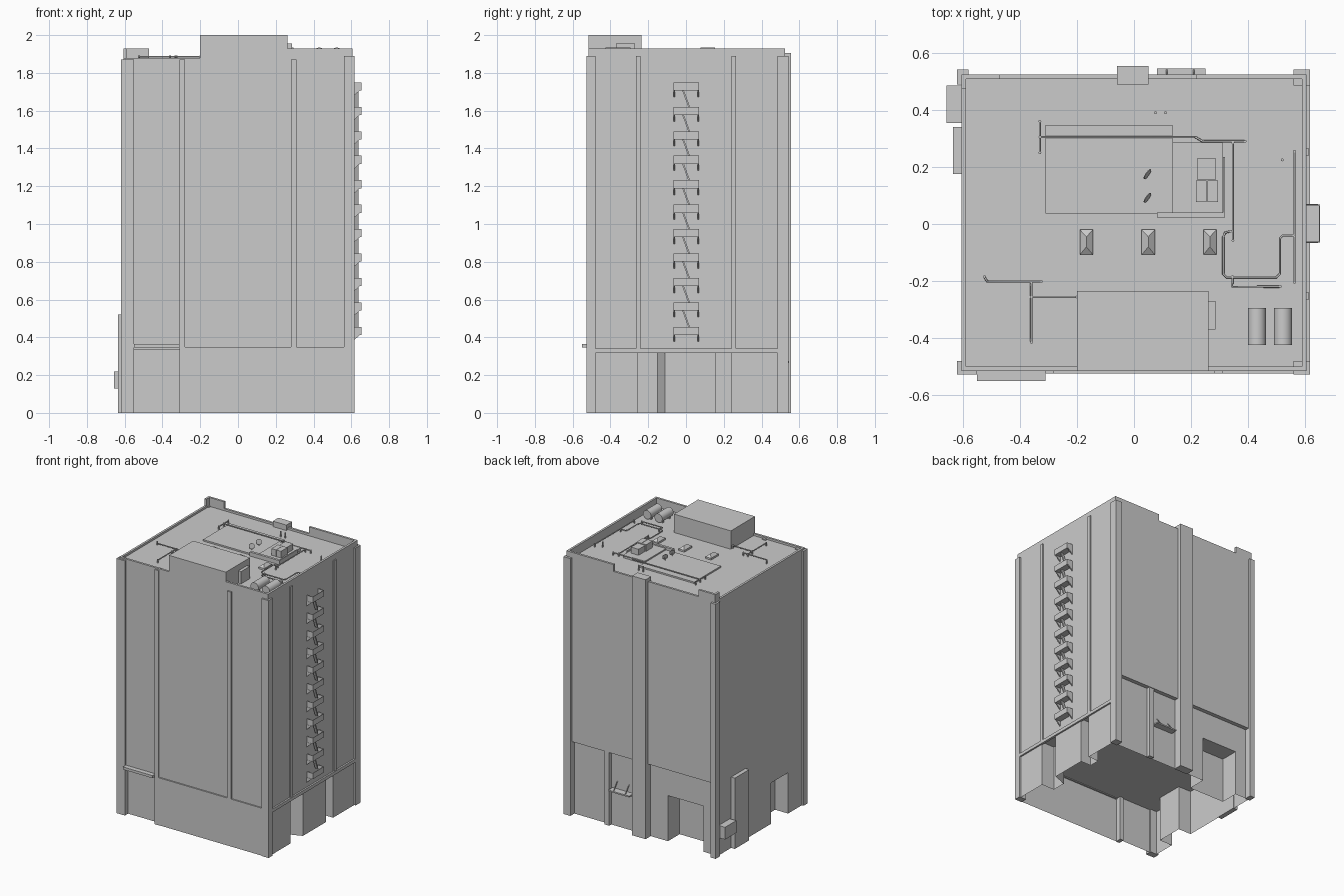
import bpy, bmesh
from math import radians
from mathutils import Vector


def mesh_object(name, verts, faces):
    me = bpy.data.meshes.new(name)
    me.from_pydata(verts, [], faces)
    bm = bmesh.new()
    bm.from_mesh(me)
    bmesh.ops.recalc_face_normals(bm, faces=bm.faces)
    bm.to_mesh(me)
    bm.free()
    ob = bpy.data.objects.new(name, me)
    bpy.context.collection.objects.link(ob)
    return ob


def box(name, x0, x1, y0, y1, z0, z1):
    v = [(x, y, z) for z in (z0, z1) for x, y in ((x0, y0), (x1, y0), (x1, y1), (x0, y1))]
    f = [(0, 1, 2, 3), (4, 5, 6, 7)] + [(i, (i + 1) % 4, (i + 1) % 4 + 4, i + 4) for i in range(4)]
    return mesh_object(name, v, f)


def wall_loop(name, pts, z0, z1):
    n = len(pts)
    v = [(x, y, z) for z in (z0, z1) for x, y in pts]
    return mesh_object(name, v, [(i, (i + 1) % n, (i + 1) % n + n, i + n) for i in range(n)])


def pipe(name, pts, r=0.004, z=1.885):
    cu = bpy.data.curves.new(name, 'CURVE')
    cu.dimensions = '3D'
    cu.bevel_depth = r
    cu.bevel_resolution = 1
    cu.use_fill_caps = True
    sp = cu.splines.new('POLY')
    sp.points.add(len(pts) - 1)
    for p, q in zip(sp.points, pts):
        p.co = (q[0], q[1], q[2] if len(q) > 2 else z, 1)
    ob = bpy.data.objects.new(name, cu)
    bpy.context.collection.objects.link(ob)
    bpy.ops.object.select_all(action='DESELECT')
    ob.select_set(True)
    bpy.context.view_layer.objects.active = ob
    bpy.ops.object.convert(target='MESH')


def cylinder(name, loc, r, depth, rot=(0, 0, 0), sides=16):
    bpy.ops.mesh.primitive_cylinder_add(vertices=sides, radius=r, depth=depth, location=loc, rotation=rot)
    bpy.context.object.name = name
    bpy.ops.object.shade_smooth_by_angle(angle=radians(40))


ROOF, LOW, HIGH = 1.865, 1.88, 1.93

# Main tower with a rear overhang above the ground storey
box("tower", -0.605, 0.605, -0.515, 0.495, 0.335, ROOF)
box("rear_upper_wall", -0.605, 0.605, 0.495, 0.525, 0.54, ROOF)

# Open-bottomed ground storey with recessed entrances
wall_loop("ground_walls", [
    (-0.605, -0.49), (-0.30, -0.49), (-0.30, -0.522), (0.605, -0.522),
    (0.605, -0.255), (0.50, -0.255), (0.50, -0.15), (0.605, -0.11),
    (0.605, 0.16), (0.52, 0.16), (0.52, 0.24), (0.605, 0.24),
    (0.605, 0.495), (-0.20, 0.495), (-0.20, 0.36), (-0.49, 0.36),
    (-0.49, 0.495), (-0.605, 0.495), (-0.605, -0.12), (-0.50, -0.12),
    (-0.50, -0.32), (-0.605, -0.32)], 0, 0.335)
box("side_lintel", -0.605, -0.50, -0.32, -0.12, 0.30, 0.336)
box("right_ledge", 0.60, 0.617, -0.48, 0.485, 0.318, 0.342)
box("front_ledge", -0.28, 0.56, -0.525, -0.51, 0.33, 0.35)

# Corner posts
box("post_front_left", -0.62, -0.55, -0.527, -0.48, 0, 1.87)
box("post_front_right", 0.56, 0.617, -0.527, -0.48, 0, 1.89)
box("post_back_right", 0.56, 0.617, 0.485, 0.542, 0, 1.89)
box("post_back_left", -0.62, -0.58, 0.49, 0.542, 0, 1.87)

# Pilasters
box("front_pilaster_left", -0.31, -0.28, -0.525, -0.48, 0, 1.87)
box("front_pilaster_right", 0.28, 0.31, -0.525, -0.51, 0.35, 1.87)
for y in (-0.265, 0.24):
    box("side_pilaster", 0.60, 0.614, y, y + 0.025, 0.34, 1.89)
box("rear_pilaster", 0.26, 0.30, 0.49, 0.52, 0, 0.54)
box("chimney", -0.06, 0.05, 0.49, 0.555, 0, 1.905)

# Parapets, stepped around the roof
t = 0.016
box("parapet_right", 0.605 - t, 0.605, -0.515, 0.525, ROOF, HIGH)
box("parapet_front_right", 0.26, 0.605 - t, -0.515, -0.515 + t, ROOF, HIGH)
box("parapet_front_left", -0.605, -0.20, -0.515, -0.515 + t, ROOF, LOW)
box("parapet_left", -0.605, -0.605 + t, -0.515 + t, 0.475, ROOF, LOW)
box("parapet_left_raised", -0.605, -0.605 + t, 0.475, 0.525, ROOF, HIGH)
box("parapet_back_raised", -0.605 + t, -0.47, 0.525 - t, 0.525, ROOF, HIGH)
box("parapet_back_low", -0.47, 0.22, 0.525 - t, 0.525, ROOF, LOW)
box("parapet_back_right", 0.22, 0.605 - t, 0.525 - t, 0.525, ROOF, HIGH)

# Awnings and service boxes
box("front_awning", -0.55, -0.31, -0.55, -0.485, 0.347, 0.366)
box("rear_shelf", 0.08, 0.25, 0.49, 0.545, 0.265, 0.275)
for x in (0.115, 0.21):
    pipe("shelf_stay", [(x, 0.54, 0.275), (x, 0.495, 0.33)], 0.003)
box("side_duct", -0.635, -0.60, 0.175, 0.34, 0, 0.52)
box("meter_box", -0.657, -0.60, 0.355, 0.485, 0.13, 0.22)

# Fire escape: open balconies, brackets and linking ladders
for i in range(11):
    z = 1.75 - i * 0.1295
    b = z - 0.043
    box("balcony_floor", 0.605, 0.653, -0.065, 0.068, b, b + 0.004)
    box("balcony_front", 0.649, 0.653, -0.065, 0.068, b, z)
    for y in (-0.065, 0.064):
        box("balcony_side", 0.605, 0.649, y, y + 0.004, b, z)
        ya, yb = y - 0.002, y + 0.006
        mesh_object("bracket",
                    [(0.605, ya, b), (0.645, ya, b), (0.605, ya, b - 0.035),
                     (0.605, yb, b), (0.645, yb, b), (0.605, yb, b - 0.035)],
                    [(0, 1, 2), (3, 5, 4), (0, 3, 4, 1), (1, 4, 5, 2), (2, 5, 3, 0)])
    if i < 10:
        c = b - 0.0865
        y0, y1 = -0.02, 0.012
        v = [(x, y + d, h) for x in (0.618, 0.638) for y, h in ((y0, b), (y1, c)) for d in (0, 0.009)]
        mesh_object("ladder", v, [(0, 1, 3, 2), (4, 6, 7, 5), (0, 4, 5, 1),
                                  (2, 3, 7, 6), (0, 2, 6, 4), (1, 5, 7, 3)])

# Roof house, slab and machinery
box("roof_house", -0.20, 0.262, -0.515, -0.235, ROOF, 2.0)
box("roof_house_locker", 0.262, 0.285, -0.37, -0.27, ROOF, 1.955)
box("roof_slab", -0.31, 0.135, 0.037, 0.347, ROOF, 1.876)
box("machine_plinth", 0.135, 0.31, 0.04, 0.285, ROOF, 1.886)
box("cooling_unit_large", 0.223, 0.285, 0.155, 0.232, 1.886, 1.93)
for x in (0.217, 0.257):
    box("cooling_unit_small", x, x + 0.038, 0.078, 0.153, 1.886, 1.935)
box("duct_front", 0.08, 0.32, 0.022, 0.04, ROOF, 1.895)
box("duct_side", 0.312, 0.32, 0.04, 0.235, ROOF, 1.895)

# Hipped skylights
for x in (-0.167, 0.05, 0.266):
    box("skylight_curb", x - 0.023, x + 0.023, -0.108, -0.02, ROOF, 1.878)
    v = [(x - 0.023, -0.108, 1.878), (x + 0.023, -0.108, 1.878), (x + 0.023, -0.02, 1.878),
         (x - 0.023, -0.02, 1.878), (x, -0.08, 1.897), (x, -0.045, 1.897)]
    mesh_object("skylight_roof", v, [(0, 1, 4), (1, 2, 5, 4), (2, 3, 5), (3, 0, 4, 5)])

# Tanks on cradles
for x in (0.431, 0.523):
    cylinder("tank", (x, -0.36, 1.902), 0.032, 0.13, (radians(90), 0, 0), 24)
    for y in (-0.4, -0.32):
        box("tank_cradle", x - 0.022, x + 0.022, y - 0.006, y + 0.006, ROOF, 1.88)

# Dishes and vents
for y in (0.175, 0.092):
    cylinder("dish", (0.047, y, 1.902), 0.02, 0.003, (radians(75), 0, radians(55)))
    cylinder("dish_stand", (0.047, y, 1.88), 0.003, 0.03, sides=8)
for x, y in ((0.075, 0.39), (0.11, 0.39), (0.52, 0.225)):
    cylinder("vent", (x, y, 1.885), 0.005, 0.04, sides=8)

# Roof pipework
runs = [
    [(-0.33, 0.305), (0.215, 0.305), (0.24, 0.29), (0.39, 0.29)],
    [(-0.33, 0.25), (-0.33, 0.36)],
    [(0.347, 0.285), (0.347, -0.058)],
    [(0.34, -0.025), (0.32, -0.03), (0.313, -0.045), (0.313, -0.175), (0.325, -0.187),
     (0.50, -0.187), (0.512, -0.175), (0.512, -0.05), (0.522, -0.04), (0.56, -0.04)],
    [(0.563, 0.255), (0.563, -0.205)],
    [(0.345, -0.185), (0.345, -0.22), (0.513, -0.22)],
    [(-0.525, -0.185), (-0.515, -0.202), (-0.325, -0.202)],
    [(-0.36, -0.205), (-0.36, -0.415)],
    [(-0.36, -0.256), (-0.20, -0.256)],
]
for r in runs:
    pipe("roof_pipe", r)
    for x, y in (r[0], r[-1]):
        cylinder("pipe_riser", (x, y, 1.878), 0.005, 0.026, sides=8)
